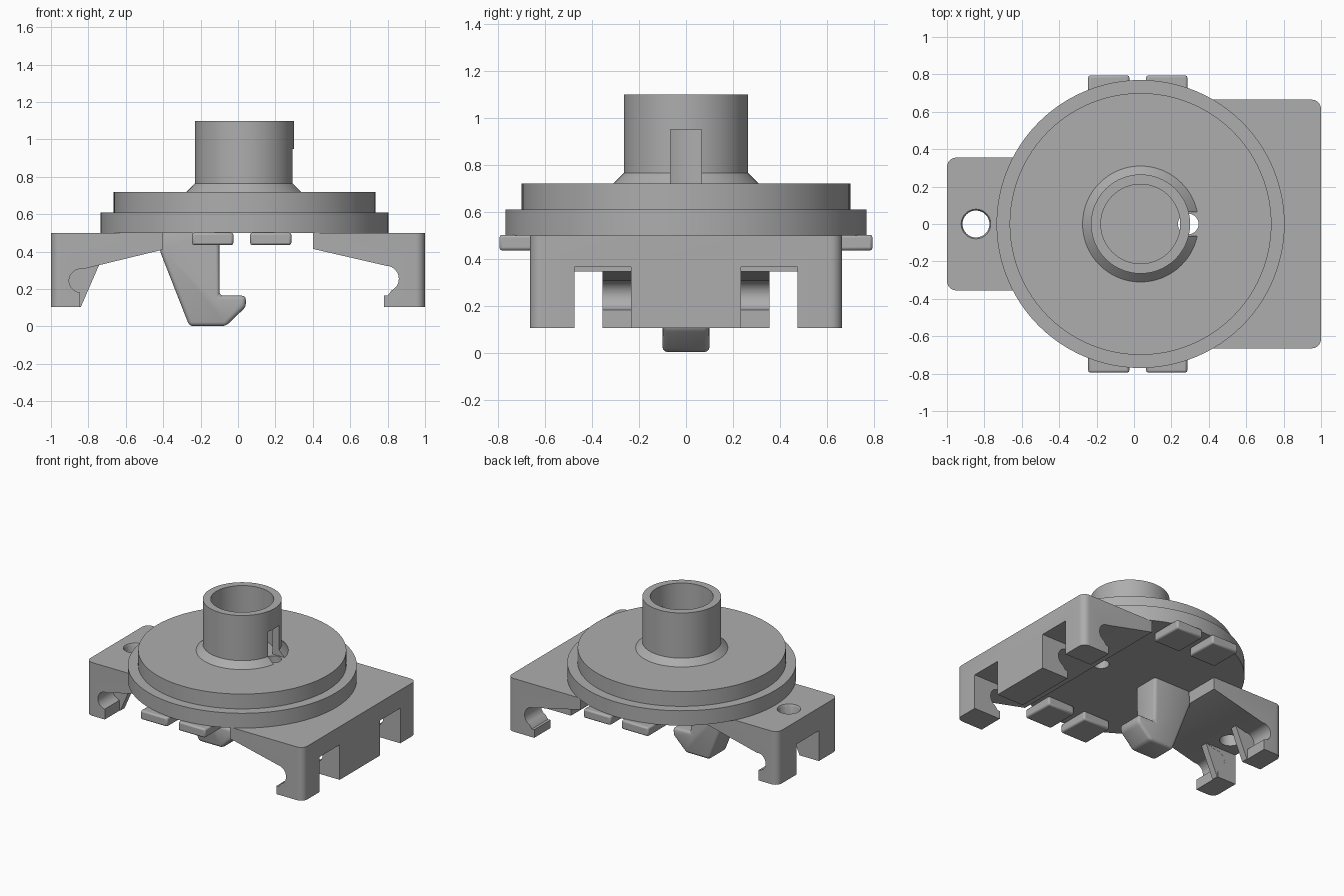
import bpy, bmesh
from math import cos, sin, pi, radians
from mathutils import Matrix, Vector

if "Cube" in bpy.data.objects:
    bpy.data.objects.remove(bpy.data.objects["Cube"])

grey = bpy.data.materials.new("plain grey")
grey.use_nodes = True
grey.diffuse_color = (0.42, 0.42, 0.42, 1)
grey.node_tree.nodes["Principled BSDF"].inputs["Base Color"].default_value = grey.diffuse_color

AXIS = 0.035  # x of the round flange


def finish(name, bm):
    bmesh.ops.recalc_face_normals(bm, faces=bm.faces[:])
    mesh = bpy.data.meshes.new(name)
    bm.to_mesh(mesh)
    bm.free()
    mesh.materials.append(grey)
    ob = bpy.data.objects.new(name, mesh)
    bpy.context.collection.objects.link(ob)
    return ob


def prism(name, profile, y0, y1, round_x=None, soft=0):
    """Side profile in xz, extruded along y; can round the outer vertical corners."""
    bm = bmesh.new()
    face = bm.faces.new([bm.verts.new((x, y0, z)) for x, z in profile])
    out = bmesh.ops.extrude_face_region(bm, geom=[face])
    moved = [g for g in out["geom"] if isinstance(g, bmesh.types.BMVert)]
    bmesh.ops.translate(bm, verts=moved, vec=(0, y1 - y0, 0))
    bmesh.ops.recalc_face_normals(bm, faces=bm.faces[:])
    edges = []
    if round_x is not None:
        edges = [e for e in bm.edges
                 if all(abs(v.co.x - round_x) < 1e-4 for v in e.verts)
                 and abs(e.verts[0].co.y - e.verts[1].co.y) < 1e-4]
    if soft:
        edges = bm.edges[:]
    if edges:
        bmesh.ops.bevel(bm, geom=edges, offset=soft or 0.05, segments=3 if soft else 6,
                        profile=0.5, affect='EDGES', clamp_overlap=True)
    return finish(name, bm)


def box(name, x0, x1, y0, y1, z0, z1):
    return prism(name, [(x0, z0), (x1, z0), (x1, z1), (x0, z1)], y0, y1)


def cone(name, x, r0, r1, z0, z1):
    bm = bmesh.new()
    bmesh.ops.create_cone(bm, cap_ends=True, segments=48, radius1=r0, radius2=r1, depth=z1 - z0,
                          matrix=Matrix.Translation((x, 0, (z0 + z1) / 2)))
    return finish(name, bm)


def lathe(name, profile, closed):
    bm = bmesh.new()
    vs = [bm.verts.new((AXIS + r, 0, z)) for r, z in profile]
    pairs = list(zip(vs, vs[1:])) + ([(vs[-1], vs[0])] if closed else [])
    es = [bm.edges.new(p) for p in pairs]
    bmesh.ops.spin(bm, geom=vs + es, cent=(AXIS, 0, 0), axis=(0, 0, 1),
                   angle=2 * pi, steps=96, use_duplicate=False)
    bmesh.ops.remove_doubles(bm, verts=bm.verts[:], dist=1e-4)
    return finish(name, bm)


def cut(ob, *cutters):
    for c in cutters:
        c.hide_render = True
        mod = ob.modifiers.new("cut", 'BOOLEAN')
        mod.operation, mod.solver, mod.object = 'DIFFERENCE', 'EXACT', c
        bpy.context.view_layer.objects.active = ob
        bpy.ops.object.modifier_apply(modifier=mod.name)
        bpy.data.objects.remove(c)


def arc(cx, cz, r, a0, a1, n=12):
    return [(cx + r * cos(radians(a0 + (a1 - a0) * i / n)),
             cz + r * sin(radians(a0 + (a1 - a0) * i / n))) for i in range(n + 1)]


# Stepped flange and slotted tube with its collar
flange = lathe("stepped_flange", [(0, 0.5), (0.77, 0.5), (0.77, 0.61), (0.7, 0.61),
                                  (0.7, 0.72), (0, 0.72)], False)
tube = lathe("tube", [(0.212, 0.72), (0.31, 0.72), (0.265, 0.765),
                      (0.265, 1.1), (0.212, 1.1)], True)
cut(flange, cone("drain_cutter", 0.29, 0.055, 0.055, 0.4, 0.8))
cut(tube, box("slot_cutter", 0.19, 0.5, -0.065, 0.065, 0.7, 0.95))

# Wide clip block with three hooked legs
wide = prism("wide_clip_block",
             [(0.4, 0.5), (0.4, 0.415)] + arc(0.79, 0.255, 0.07, 90, -65)
             + [(0.8, 0.165), (0.78, 0.165), (0.78, 0.105), (1, 0.105), (1, 0.5)],
             -0.665, 0.665, round_x=1)
cut(wide, *[box("leg_gap_cutter", 0.7, 1.1, min(s * 0.235, s * 0.475),
                max(s * 0.235, s * 0.475), 0, 0.365) for s in (-1, 1)])

# Narrow clip block with two hooked legs and a screw hole
narrow = prism("narrow_clip_block",
               [(-0.405, 0.5), (-0.405, 0.41)] + arc(-0.84, 0.245, 0.063, 80, 265)
               + [(-0.845, 0.105), (-1, 0.105), (-1, 0.5)],
               -0.355, 0.355, round_x=-1)
cut(narrow, box("middle_gap_cutter", -1.1, -0.72, -0.13, 0.13, 0, 0.33),
    cone("screw_hole_cutter", -0.845, 0.072, 0.072, 0, 0.7),
    cone("countersink_cutter", -0.845, 0.062, 0.082, 0.47, 0.505))

# Triangular ribs beside the narrow legs
for s, side in ((-1, "front"), (1, "back")):
    prism(side + "_rib", [(-0.93, 0.36), (-0.74, 0.335), (-0.84, 0.105), (-0.93, 0.105)],
          min(s * 0.131, s * 0.18), max(s * 0.131, s * 0.18))

# Flat tabs under the flange rim
for s, side in ((-1, "front"), (1, "back")):
    for x, end in ((-0.245, "right"), (0.065, "left")):
        tab = box(f"{side}_{end}_tab", x, x + 0.22, min(s * 0.55, s * 0.795),
                  max(s * 0.55, s * 0.795), 0.435, 0.502)
        mod = tab.modifiers.new("soft corners", 'BEVEL')
        mod.width, mod.segments = 0.012, 2

# Hooked latch hanging below the flange
prism("latch", [(-0.41, 0.52), (-0.42, 0.41), (-0.26, 0.002), (-0.065, 0.002), (0.042, 0.105),
                (0.042, 0.165), (-0.1, 0.165), (-0.1, 0.52)], -0.1, 0.1, soft=0.022)

# Smooth the round surfaces, keep the edges crisp
for ob in bpy.context.collection.objects:
    if ob.type == 'MESH' and ob.data.materials and ob.data.materials[0] == grey:
        bpy.ops.object.select_all(action='DESELECT')
        ob.select_set(True)
        bpy.context.view_layer.objects.active = ob
        bpy.ops.object.shade_smooth_by_angle(angle=radians(30))
